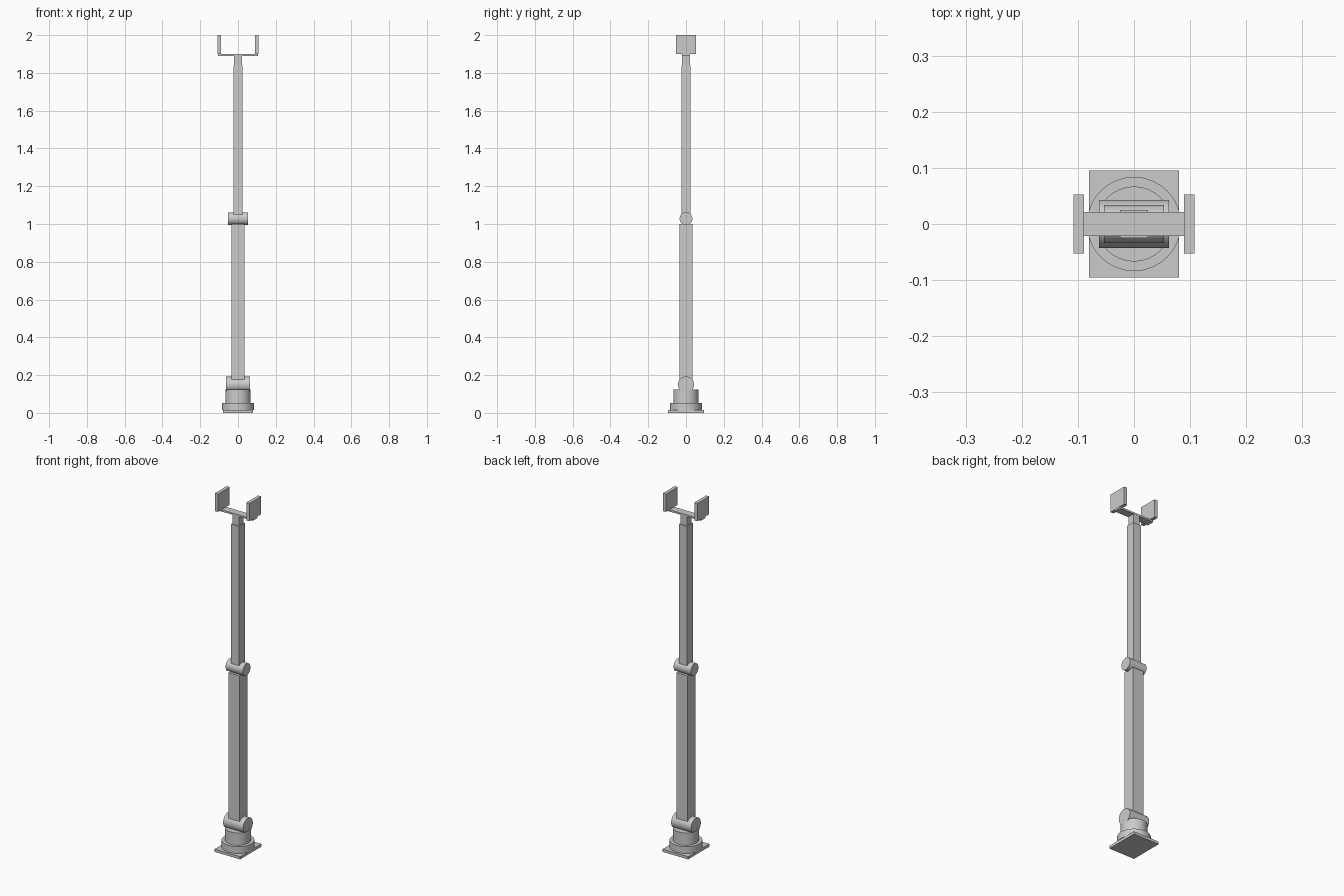
import bpy
from math import pi

if "Cube" in bpy.data.objects:
    bpy.data.objects.remove(bpy.data.objects["Cube"])


def box(name, hx, hy, z0, z1, x=0.0):
    """Box with half sizes hx, hy between two heights."""
    bpy.ops.mesh.primitive_cube_add(size=1, location=(x, 0, (z0 + z1) / 2))
    ob = bpy.context.object
    ob.name = name
    ob.scale = (2 * hx, 2 * hy, z1 - z0)
    bpy.ops.object.transform_apply(location=False, rotation=False, scale=True)
    return ob


def cylinder(name, r, depth, z, lying=False):
    """Cylinder centred at height z, upright or lying along x."""
    bpy.ops.mesh.primitive_cylinder_add(
        vertices=32, radius=r, depth=depth, location=(0, 0, z),
        rotation=(0, pi / 2 if lying else 0, 0))
    ob = bpy.context.object
    ob.name = name
    bpy.ops.object.shade_smooth_by_angle()
    return ob


# Base: floor plate, flange and turning turret
box("base_plate", 0.08, 0.095, 0.0, 0.015)
cylinder("base_flange", 0.084, 0.038, 0.034)
cylinder("turret", 0.067, 0.07, 0.088)

# Shoulder hinge and lower arm
cylinder("shoulder_joint", 0.043, 0.125, 0.15, lying=True)
box("lower_arm", 0.034, 0.034, 0.178, 1.0)

# Elbow hinge and upper arm
cylinder("elbow_joint", 0.034, 0.107, 1.028, lying=True)
box("upper_arm", 0.025, 0.025, 1.048, 1.838)

# Wrist and gripper
box("wrist", 0.02, 0.02, 1.838, 1.89)
box("gripper_bar", 0.107, 0.021, 1.89, 1.90)
for side, name in ((-1, "left_finger"), (1, "right_finger")):
    box(name, 0.0095, 0.053, 1.90, 2.0, x=side * 0.0985)
